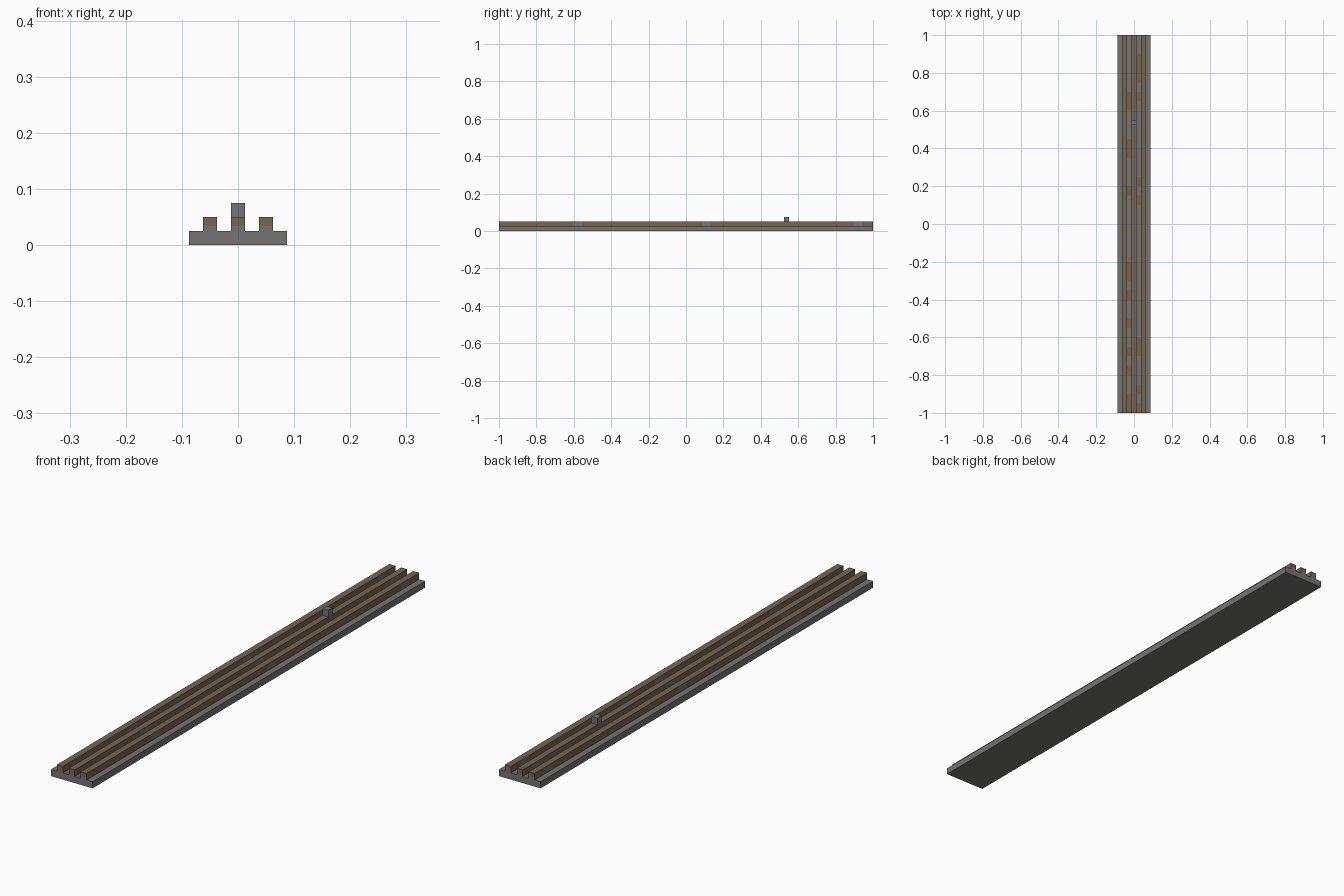
import bpy, bmesh, random
from mathutils import Vector

U = 0.025          # one block width
LENGTH = 80 * U
random.seed(4)

cube = bpy.data.objects.get("Cube")
if cube:
    bpy.data.objects.remove(cube, do_unlink=True)


def material(name, rgb):
    m = bpy.data.materials.new(name)
    m.use_nodes = True
    m.diffuse_color = (*rgb, 1)
    m.node_tree.nodes["Principled BSDF"].inputs["Base Color"].default_value = (*rgb, 1)
    return m


grey = material("stone grey", (0.18, 0.178, 0.175))
rust = material("rusty brown", (0.18, 0.133, 0.082))
steel = material("steel grey", (0.165, 0.18, 0.19))


def block(name, center, size, mats, cuts=(), rule=None):
    """Box with optional axis cuts; rule(face centre, normal) picks the colour."""
    bm = bmesh.new()
    bmesh.ops.create_cube(bm, size=1)
    for v in bm.verts:
        v.co = Vector(v.co[i] * size[i] + center[i] for i in range(3))
    for axis, positions in cuts:
        normal = Vector([float(i == axis) for i in range(3)])
        for p in positions:
            bmesh.ops.bisect_plane(bm, geom=bm.verts[:] + bm.edges[:] + bm.faces[:],
                                   plane_co=normal * p, plane_no=normal)
    bm.normal_update()
    if rule:
        for f in bm.faces:
            f.material_index = rule(f.calc_center_median(), f.normal)
    mesh = bpy.data.meshes.new(name)
    bm.to_mesh(mesh)
    bm.free()
    for m in mats:
        mesh.materials.append(m)
    obj = bpy.data.objects.new(name, mesh)
    bpy.context.collection.objects.link(obj)
    return obj


# Base slab, with rust stains on the floor of the grooves
def stain(c, n):
    in_groove = n.z > 0.5 and U / 2 < abs(c.x) < 1.5 * U
    return int(in_groove and random.random() < 0.25)


lanes = [(i - 2.5) * U for i in range(6)]
steps = [-1 + 2 * U * i for i in range(1, 40)]
block("base_slab", (0, 0, U / 2), (7 * U, LENGTH, U), [grey, rust],
      [(0, lanes), (1, steps)], stain)


# Three rusty rails, with a few bare spots and grey feet at the ends
bare_spots = (-0.58, 0.11, 0.92)


def rail_colour(c, n):
    if abs(n.y) > 0.5:
        return int(c.z < 1.35 * U)
    return int(abs(n.x) > 0.5 and any(abs(c.y - s) < 0.03 for s in bare_spots))


ends = [s + d for s in bare_spots for d in (-0.025, 0.025)]
for name, x in (("right_rail", -2 * U), ("middle_rail", 0), ("left_rail", 2 * U)):
    block(name, (x, 0, 1.5 * U), (U, LENGTH, U), [rust, grey],
          [(1, ends), (2, [1.35 * U])], rail_colour)

# Small stud on the middle rail
block("stud", (0, 21.5 * U, 2.5 * U), (U, U, U), [steel])
